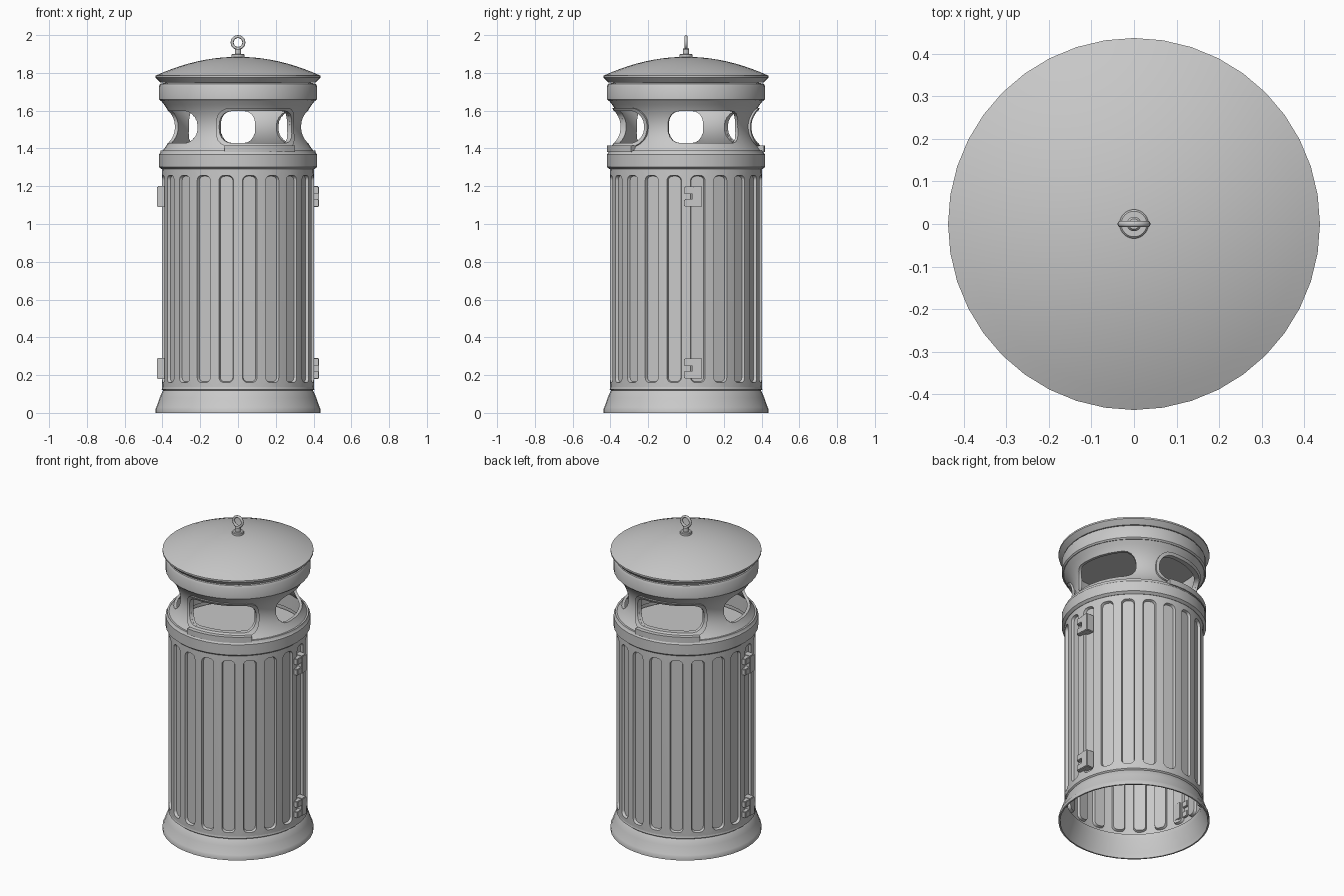
import bpy, bmesh
from math import sin, cos, radians, degrees, pi
from mathutils import Matrix

cube = bpy.data.objects.get("Cube")
if cube:
    bpy.data.objects.remove(cube, do_unlink=True)

SEG = 40          # sides of every turned part
PANELS = 20       # recessed panels around the body
TURN = 18         # rotation of the framed openings from the front
BODY_R = 0.402

metal = bpy.data.materials.new("grey_metal")
metal.use_nodes = True
metal.diffuse_color = (0.58, 0.58, 0.58, 1)
metal.node_tree.nodes["Principled BSDF"].inputs["Base Color"].default_value = (0.58, 0.58, 0.58, 1)


def smooth(obj, angle=35):
    bpy.ops.object.select_all(action='DESELECT')
    obj.select_set(True)
    bpy.context.view_layer.objects.active = obj
    bpy.ops.object.shade_smooth_by_angle(angle=radians(angle))


def finish(name, bm):
    bmesh.ops.remove_doubles(bm, verts=bm.verts, dist=1e-5)
    bmesh.ops.recalc_face_normals(bm, faces=bm.faces)
    mesh = bpy.data.meshes.new(name)
    bm.to_mesh(mesh)
    bm.free()
    mesh.materials.append(metal)
    obj = bpy.data.objects.new(name, mesh)
    bpy.context.collection.objects.link(obj)
    smooth(obj)
    return obj


def polar(a, z, r):
    """Point at angle a (degrees, counted from the front towards +x)."""
    return (r * sin(radians(a)), -r * cos(radians(a)), z)


def loft(bm, loops, closed=False):
    """Bridge loops of equal length with quads; returns the vertex loops."""
    rings = [[bm.verts.new(p) for p in loop] for loop in loops]
    pairs = list(zip(rings, rings[1:]))
    if closed:
        pairs.append((rings[-1], rings[0]))
    for a, b in pairs:
        for i in range(len(a)):
            j = (i + 1) % len(a)
            bm.faces.new((a[i], a[j], b[j], b[i]))
    return rings


def lathe(name, profile, closed=False):
    bm = bmesh.new()
    step = 360 / SEG
    loft(bm, [[polar(i * step, z, r) for i in range(SEG)] for r, z in profile], closed)
    return finish(name, bm)


def outline(c, half, z0, z1, corner, mids=6):
    """Rounded rectangle as (angle, height) pairs, wrapped around the axis."""
    k = degrees(1 / 0.38)
    arcs = []
    for q, (sx, sz) in enumerate(((1, 1), (-1, 1), (-1, -1), (1, -1))):
        ca = c + sx * (half - corner * k)
        cz = z1 - corner if sz > 0 else z0 + corner
        turns = [(q + j / 5) * pi / 2 for j in range(6)]
        arcs.append([(ca + corner * k * cos(t), cz + corner * sin(t)) for t in turns])

    def between(p, q):
        return [(p[0] + (q[0] - p[0]) * i / (mids + 1), p[1]) for i in range(1, mids + 1)]
    return (arcs[0] + between(arcs[0][-1], arcs[1][0]) + arcs[1]
            + arcs[2] + between(arcs[2][-1], arcs[3][0]) + arcs[3])


def wrap(points, radius):
    return [polar(a, z, radius(z) if callable(radius) else radius) for a, z in points]


def neck_r(z):
    return 0.348 + 0.062 * ((z - 1.515) / 0.14) ** 2


# Domed lid, its rim tapering back underneath
dome = [(0.437 * i / 10, 1.885 - 0.1 * (i / 10) ** 2) for i in range(11)]
lathe("lid", dome + [(0.437, 1.775), (0.41, 1.748), (0, 1.748)])

# Bands above and below the openings
lathe("upper_band", [(0.385, 1.748), (0.412, 1.742), (0.419, 1.728), (0.419, 1.66),
                     (0.411, 1.652), (0.385, 1.652)], True)
lathe("lower_band", [(0.385, 1.388), (0.41, 1.388), (0.412, 1.376), (0.419, 1.368),
                     (0.419, 1.302), (0.404, 1.29), (0.385, 1.29)], True)

# Waisted neck with four openings
heights = [1.375 + 0.28 * i / 12 for i in range(13)]
neck = lathe("neck", [(neck_r(z), z) for z in heights]
             + [(neck_r(z) - 0.018, z) for z in reversed(heights)], True)
bm = bmesh.new()
for i in range(4):
    shape = outline(TURN + 90 * i, 34, 1.428, 1.598, 0.075)
    for ring in loft(bm, [wrap(shape, 0.25), wrap(shape, 0.6)]):
        bm.faces.new(ring)
cutter = finish("opening_cutter", bm)
cutter.hide_render = True
mod = neck.modifiers.new("openings", 'BOOLEAN')
mod.operation = 'DIFFERENCE'
mod.solver = 'EXACT'
mod.object = cutter
bpy.context.view_layer.objects.active = neck
bpy.ops.object.modifier_apply(modifier=mod.name)
bpy.data.objects.remove(cutter, do_unlink=True)
smooth(neck)

# Raised frames and sills on the front and back openings
for side, turn in (("front", TURN), ("back", TURN + 180)):
    bm = bmesh.new()
    inner = outline(turn, 34, 1.428, 1.598, 0.075)
    outer = outline(turn, 37, 1.408, 1.614, 0.085)
    loft(bm, [wrap(inner, lambda z: neck_r(z) - 0.005), wrap(inner, lambda z: neck_r(z) + 0.012),
              wrap(outer, lambda z: neck_r(z) + 0.012), wrap(outer, lambda z: neck_r(z) - 0.005)], True)
    finish(side + "_opening_frame", bm)
    bm = bmesh.new()
    section = [(0.37, 1.38), (0.418, 1.38), (0.418, 1.416), (0.37, 1.416)]
    rings = loft(bm, [[polar(turn + a, z, r) for r, z in section] for a in range(-28, 29, 7)])
    bm.faces.new(rings[0])
    bm.faces.new(rings[-1])
    finish(side + "_sill", bm)

# Body shell with round-cornered recessed panels
bm = bmesh.new()
step = 360 / PANELS
for i in range(PANELS):
    c = (i + 0.5) * step
    panel = outline(c, 5.5, 0.16, 1.258, 0.027, 1)
    floor = outline(c, 5.0, 0.165, 1.253, 0.025, 1)
    rings = loft(bm, [wrap(outline(c, step / 2, 0.135, 1.295, 0, 1), BODY_R),
                      wrap(panel, BODY_R), wrap(floor, BODY_R - 0.016)])
    bm.faces.new(rings[-1])
finish("body", bm)

# Deck closing the body under the openings
lathe("inner_deck", [(0, 1.268), (0.392, 1.268), (0.392, 1.262), (0, 1.262)])

# Flared, open base
lathe("base", [(0.39, 0.14), (0.402, 0.136), (0.404, 0.125), (0.396, 0.118), (0.403, 0.108),
               (0.415, 0.08), (0.432, 0.03), (0.437, 0.022), (0.437, 0), (0.428, 0),
               (0.423, 0.03), (0.39, 0.11)], True)

# Lifting eye on the lid
lathe("eye_base", [(0, 1.88), (0.034, 1.88), (0.034, 1.897), (0.03, 1.901), (0.017, 1.901),
                   (0.017, 1.925), (0.012, 1.932), (0, 1.932)])
bpy.ops.mesh.primitive_torus_add(major_radius=0.031, minor_radius=0.008, major_segments=24,
                                 minor_segments=10, location=(0, 0, 1.961),
                                 rotation=(pi / 2, 0, 0))
eye = bpy.context.object
eye.name = "lifting_eye"
eye.data.materials.append(metal)
smooth(eye, 60)


def box(bm, x0, x1, y0, y1, z0, z1):
    place = Matrix.Translation(((x0 + x1) / 2, (y0 + y1) / 2, (z0 + z1) / 2))
    size = Matrix.Diagonal((x1 - x0, y1 - y0, z1 - z0, 1))
    bmesh.ops.create_cube(bm, size=1, matrix=place @ size)


# Hinges: a plate with two knuckles, upper and lower, on both sides
for side, angle in (("left", 0), ("right", pi)):
    for level, z in (("lower", 0.235), ("upper", 1.145)):
        bm = bmesh.new()
        box(bm, 0.375, 0.428, 0.035, 0.085, z - 0.056, z + 0.056)
        for dz in (-0.033, 0.033):
            box(bm, 0.39, 0.427, -0.01, 0.04, z + dz - 0.02, z + dz + 0.02)
        bmesh.ops.bevel(bm, geom=bm.edges[:], offset=0.004, segments=2, affect='EDGES')
        bmesh.ops.rotate(bm, verts=bm.verts, matrix=Matrix.Rotation(angle, 3, 'Z'))
        finish(side + "_" + level + "_hinge", bm)
